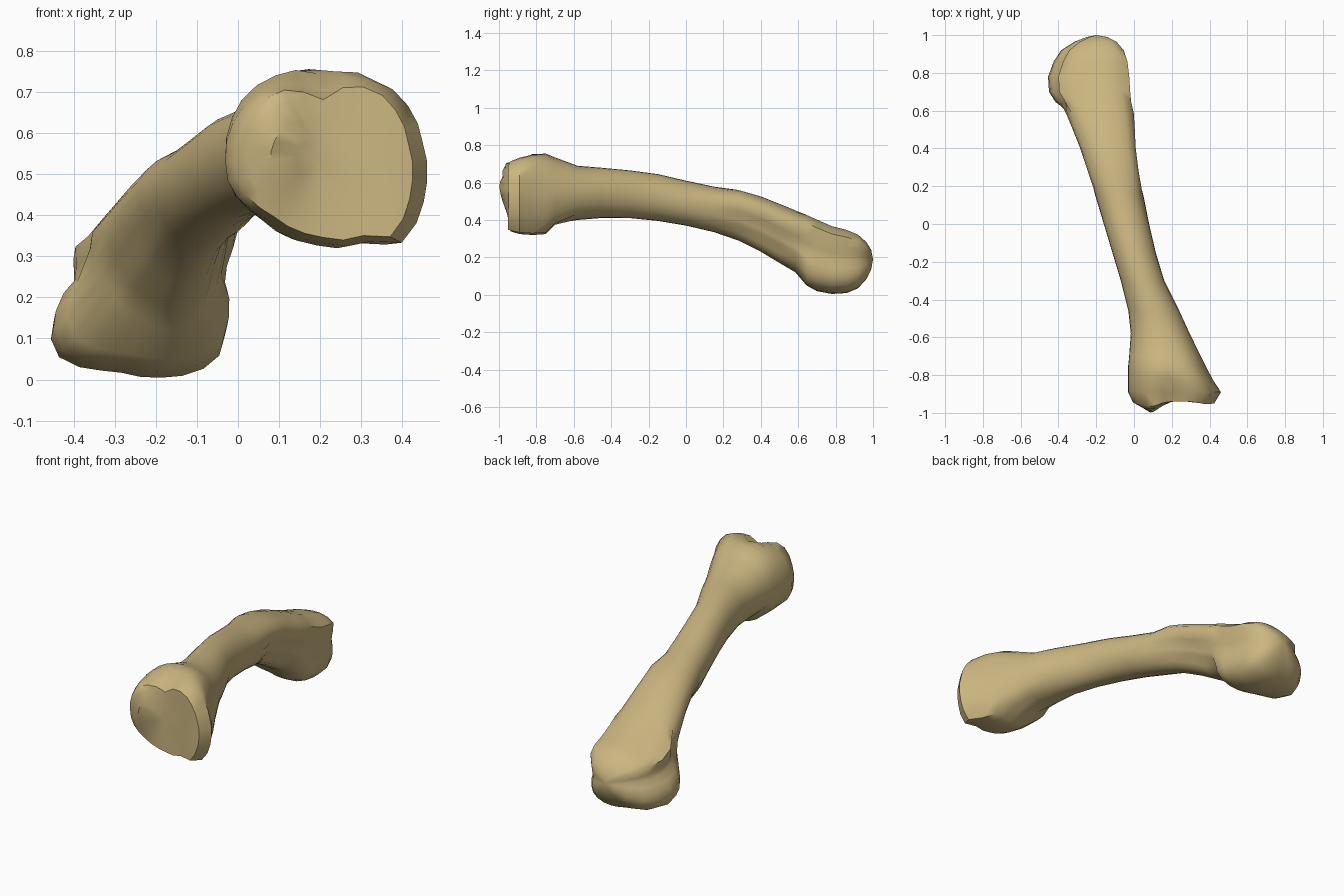
import bpy, bmesh, math

if "Cube" in bpy.data.objects:
    bpy.data.objects.remove(bpy.data.objects["Cube"])

SIDES = 28


def unit_outline(points):
    """Resample a closed outline, fitted to a -1..1 box, at equal angles."""
    xs, zs = [p[0] for p in points], [p[1] for p in points]
    cx, cz = (min(xs) + max(xs)) / 2, (min(zs) + max(zs)) / 2
    hx, hz = (max(xs) - min(xs)) / 2, (max(zs) - min(zs)) / 2
    pts = [((x - cx) / hx, (z - cz) / hz) for x, z in points]
    polar = sorted((math.atan2(z, x) % math.tau, math.hypot(x, z)) for x, z in pts)
    polar = [(polar[-1][0] - math.tau, polar[-1][1])] + polar + [(polar[0][0] + math.tau, polar[0][1])]
    out = []
    for i in range(SIDES):
        a = math.tau * i / SIDES
        for (a0, r0), (a1, r1) in zip(polar, polar[1:]):
            if a0 <= a <= a1:
                t = (a - a0) / max(a1 - a0, 1e-6)
                r = r0 + (r1 - r0) * t
                out.append((r * math.cos(a), r * math.sin(a)))
                break
    return out


# cross-section shapes
ROUND = unit_outline([(math.cos(math.tau * i / SIDES), math.sin(math.tau * i / SIDES))
                      for i in range(SIDES)])
WEDGE = unit_outline([(-1, .4), (-.75, .75), (-.2, 1), (.4, 1), (.85, .85), (1, .6),
                      (.8, 0), (.6, -.5), (.35, -.9), (0, -1), (-.35, -.8), (-.75, -.3)])
BROAD_END = unit_outline([(-.03, .53), (-.02, .62), (.03, .70), (.12, .745), (.27, .757),
                          (.37, .73), (.40, .70), (.45, .58), (.455, .46), (.43, .37),
                          (.395, .325), (.33, .335), (.29, .32), (.2, .33), (.07, .39),
                          (-.02, .47)])
KNUCKLE_END = unit_outline([(-.40, .33), (-.39, .25), (-.45, .15), (-.455, .10), (-.44, .06),
                            (-.39, .03), (-.3, .02), (-.2, 0), (-.1, .015), (-.05, .05),
                            (-.035, .1), (-.05, .22), (-.03, .30), (-.02, .36),
                            (-.08, .40), (-.2, .41), (-.3, .38)])

# stations along the bone: y, x min, x max, z min, z max
broad = [(-.945, -.005, .42, .34, .72), (-.89, -.03, .455, .325, .737),
         (-.82, -.03, .41, .32, .757), (-.75, -.03, .375, .325, .75),
         (-.70, -.025, .35, .375, .73)]
shaft = [(-.58, -.017, .295, .40, .69), (-.46, -.03, .24, .41, .68),
         (-.30, -.07, .16, .41, .665), (-.15, -.115, .115, .395, .645),
         (0, -.16, .08, .37, .61), (.15, -.205, .05, .335, .578)]
flare = [(.28, -.245, .025, .29, .555), (.40, -.285, .01, .23, .52),
         (.50, -.325, .005, .17, .48), (.585, -.36, 0, .12, .445)]
knuckle = [(.645, -.415, -.01, .05, .425), (.70, -.45, -.015, .02, .40),
           (.78, -.455, -.02, .005, .365), (.86, -.425, -.03, .01, .345),
           (.92, -.385, -.05, .035, .32), (.965, -.315, -.09, .085, .28),
           (.99, -.25, -.14, .135, .24)]


def fit(shape, st, s=1.0):
    y, x0, x1, z0, z1 = st
    return [((x0 + x1) / 2 + u * s * (x1 - x0) / 2, y,
             (z0 + z1) / 2 + v * s * (z1 - z0) / 2) for u, v in shape]


def front_face(x, z):
    """Depth of the blunt front: a bulge on one side and a low lip on the other."""
    bulge = .06 * math.exp(-((x - .09) / .065) ** 2 - ((z - .58) / .14) ** 2)
    lip = .015 * math.exp(-((x - .39) / .07) ** 2)
    return -.938 - bulge - lip


def shape_front(co):
    """Round off the front face and press a notch into its top edge."""
    x, y, z = co
    if y < -.93:
        y = front_face(x, z)
    if y < -.78 and z > .6:
        depth = .045 * min(1, (-.78 - y) / .1) * min(1, (z - .6) / .1)
        z -= depth * math.exp(-((x - .2) / .045) ** 2)
    return (x, y, z)


# bone: one loft from the blunt front to the rounded back
rings = [fit(BROAD_END, broad[0], s) for s in (.3, .6, .85)]
rings += [fit(BROAD_END, st) for st in broad]
rings += [fit(ROUND, st) for st in shaft]
rings += [fit(WEDGE, st) for st in flare]
rings += [fit(KNUCKLE_END, st) for st in knuckle]

bm = bmesh.new()
loops = [[bm.verts.new(shape_front(co)) for co in ring] for ring in rings]
for a, b in zip(loops, loops[1:]):
    for i in range(SIDES):
        j = (i + 1) % SIDES
        bm.faces.new((a[i], a[j], b[j], b[i]))
front_tip = bm.verts.new((.2, front_face(.2, .53), .53))
back_tip = bm.verts.new((-.2, 1.0, .19))
for i in range(SIDES):
    j = (i + 1) % SIDES
    bm.faces.new((front_tip, loops[0][j], loops[0][i]))
    bm.faces.new((back_tip, loops[-1][i], loops[-1][j]))
bmesh.ops.recalc_face_normals(bm, faces=bm.faces)
mesh = bpy.data.meshes.new("bone")
bm.to_mesh(mesh)
bm.free()

tan = bpy.data.materials.new("bone_tan")
tan.diffuse_color = (.6, .47, .22, 1)
tan.use_nodes = True
tan.node_tree.nodes["Principled BSDF"].inputs["Base Color"].default_value = tan.diffuse_color
mesh.materials.append(tan)
bone = bpy.data.objects.new("bone", mesh)
bpy.context.collection.objects.link(bone)
bpy.context.view_layer.objects.active = bone
bone.select_set(True)
bpy.ops.object.shade_smooth_by_angle(angle=math.radians(50))
